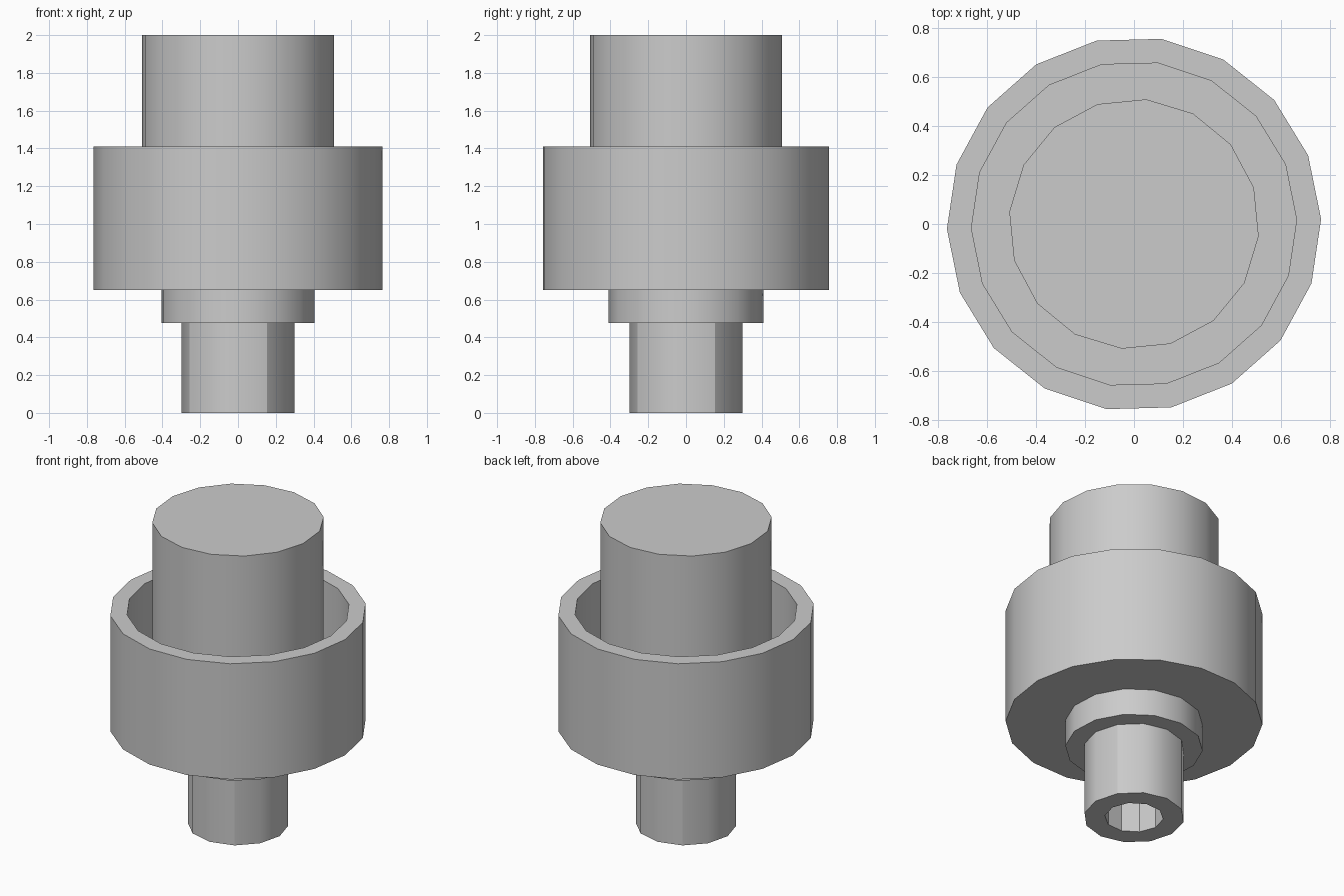
import bpy
from math import cos, sin, radians, atan2, degrees, pi

cube = bpy.data.objects.get("Cube")
if cube:
    bpy.data.objects.remove(cube, do_unlink=True)

grey = bpy.data.materials.new("plain grey")
grey.use_nodes = True
grey.diffuse_color = (0.6, 0.6, 0.6, 1)
grey.node_tree.nodes["Principled BSDF"].inputs["Base Color"].default_value = (0.6, 0.6, 0.6, 1)


def turned(name, profile, sides, phase):
    """Solid of revolution from (radius, height) points, listed bottom to top, capped at both ends."""
    verts = [(r * cos(radians(phase) + 2 * pi * i / sides),
              r * sin(radians(phase) + 2 * pi * i / sides), z)
             for r, z in profile for i in range(sides)]
    faces = [(a * sides + i, a * sides + (i + 1) % sides,
              (a + 1) * sides + (i + 1) % sides, (a + 1) * sides + i)
             for a in range(len(profile) - 1) for i in range(sides)]
    last = (len(profile) - 1) * sides
    faces += [tuple(reversed(range(sides))), tuple(range(last, last + sides))]
    mesh = bpy.data.meshes.new(name)
    mesh.from_pydata(verts, [], faces)
    mesh.materials.append(grey)
    obj = bpy.data.objects.new(name, mesh)
    bpy.context.collection.objects.link(obj)
    return obj


def select_only(obj):
    bpy.ops.object.select_all(action="DESELECT")
    obj.select_set(True)
    bpy.context.view_layer.objects.active = obj


# Open cup: outer wall, rim, inner wall, floor
cup = turned("cup", [(0.765, 0.65), (0.765, 1.41), (0.665, 1.41), (0.665, 0.75)], 18, 1.5)
# Solid cylinder standing in the cup
core = turned("core", [(0.512, 0.75), (0.512, 2.0)], 16, -5.6)
# Collar under the cup
collar = turned("collar", [(0.41, 0.475), (0.41, 0.65)], 14, 93)
# Stem with a bore opening at its foot
stem = turned("stem", [(0.3, 0), (0.3, 0.475)], 12, 1)
bore = turned("bore_cutter", [(0.175, -0.1), (0.175, 0.4)], 10, 3)
bore.hide_render = True

select_only(stem)
cut = stem.modifiers.new("bore", "BOOLEAN")
cut.operation = "DIFFERENCE"
cut.solver = "EXACT"
cut.object = bore
bpy.ops.object.modifier_apply(modifier=cut.name)
bpy.data.objects.remove(bore, do_unlink=True)

for part in (cup, core, collar, stem):
    select_only(part)
    bpy.ops.object.shade_smooth_by_angle(angle=radians(32))

# Four crisp upright edges around the stem
mesh = stem.data
for edge in mesh.edges:
    a, b = (mesh.vertices[i].co for i in edge.vertices)
    if abs(a.z - b.z) > 0.3 and a.xy.length > 0.25:
        if abs(degrees(atan2(a.y, a.x)) % 90 - 31) < 5:
            edge.use_edge_sharp = True
